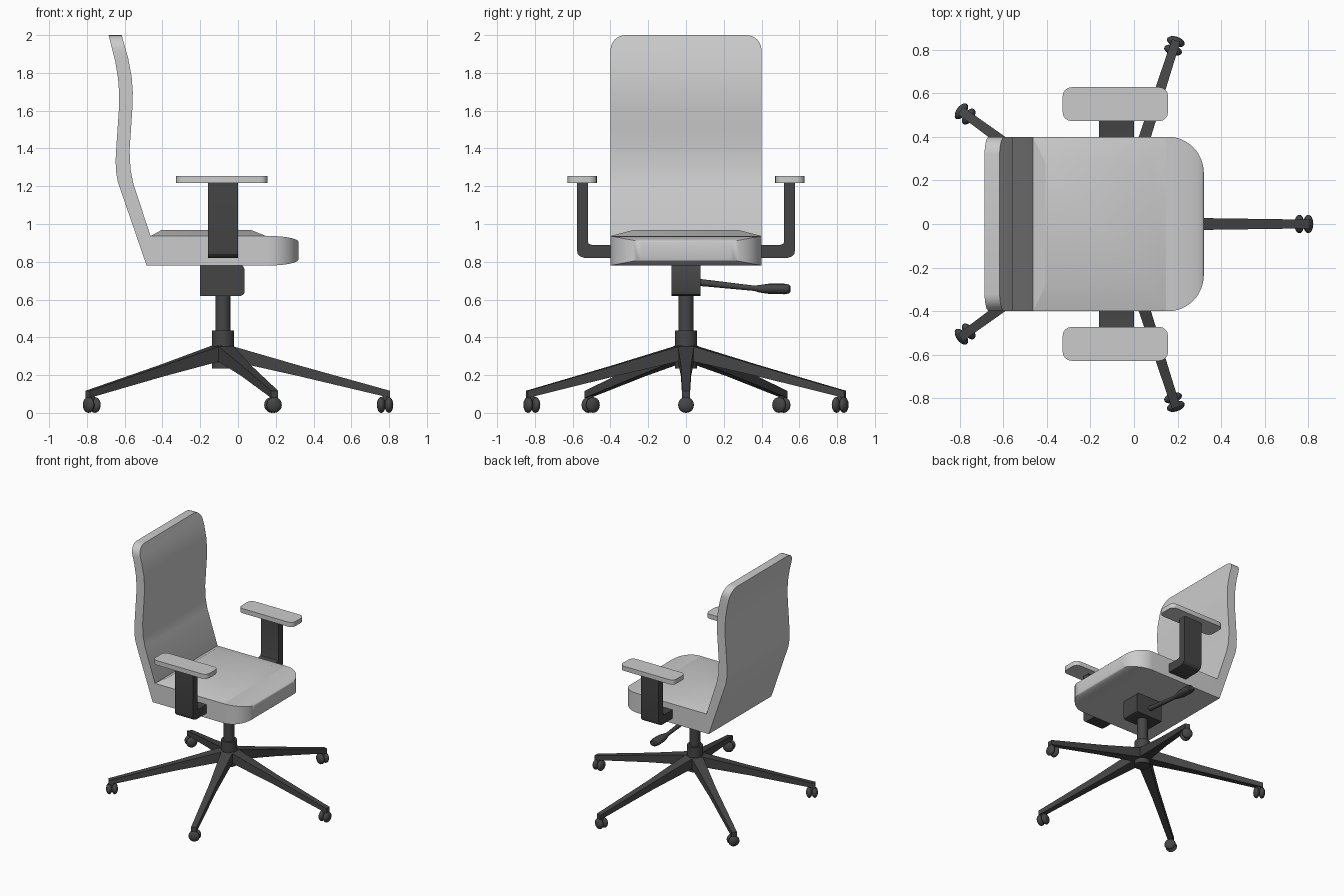
import bpy, bmesh
from math import sin, cos, pi
from mathutils import Vector, Matrix

if "Cube" in bpy.data.objects:
    bpy.data.objects.remove(bpy.data.objects["Cube"])

DARK = bpy.data.materials.new("dark_plastic")
DARK.diffuse_color = (0.06, 0.06, 0.06, 1)
DARK.use_nodes = True
DARK.node_tree.nodes["Principled BSDF"].inputs["Base Color"].default_value = DARK.diffuse_color
CX = -0.08  # column axis


def finish(name, bm, dark):
    bmesh.ops.recalc_face_normals(bm, faces=bm.faces)
    me = bpy.data.meshes.new(name)
    bm.to_mesh(me)
    bm.free()
    ob = bpy.data.objects.new(name, me)
    bpy.context.collection.objects.link(ob)
    if dark:
        me.materials.append(DARK)
    bpy.ops.object.select_all(action='DESELECT')
    ob.select_set(True)
    bpy.context.view_layer.objects.active = ob
    bpy.ops.object.shade_smooth_by_angle(angle=0.5)
    return ob


def loft_bm(rings):
    bm = bmesh.new()
    vs = [[bm.verts.new(p) for p in r] for r in rings]
    n = len(vs[0])
    for a, b in zip(vs, vs[1:]):
        for i in range(n):
            j = (i + 1) % n
            bm.faces.new((a[i], a[j], b[j], b[i]))
    bm.faces.new(vs[0])
    bm.faces.new(vs[-1][::-1])
    return bm


def loft(name, rings, dark=True):
    return finish(name, loft_bm(rings), dark)


def circle(r, z, n=24):
    return [(CX + r * cos(2 * pi * i / n), r * sin(2 * pi * i / n), z) for i in range(n)]


def rounded_rect(x0, x1, y0, y1, r, seg=4):
    pts = []
    for k, (cx, cy) in enumerate([(x1 - r, y1 - r), (x0 + r, y1 - r), (x0 + r, y0 + r), (x1 - r, y0 + r)]):
        for i in range(seg + 1):
            a = (k + i / seg) * pi / 2
            pts.append((cx + r * cos(a), cy + r * sin(a)))
    return pts


# Seat: rectangular sections along x with a rounded front
def section(x, w, zb, zt):
    return [(x, -w, zb), (x, w, zb), (x, w, zt), (x, -w, zt)]


rings = [section(-0.465, 0.4, 0.78, 0.937)]
for i in range(13):
    a = i / 12 * pi / 2
    d = 0.032 * (1 - cos(a))
    rings.append(section(0.155 + 0.165 * sin(a), 0.235 + 0.165 * cos(a), 0.78 + d, 0.937 - d))
loft("seat", rings, False)

# Raised cushion on the seat
loft("seat_cushion", [
    [(-0.463, -0.4, 0.936), (0.15, -0.4, 0.936), (0.15, 0.4, 0.936), (-0.463, 0.4, 0.936)],
    [(-0.405, -0.28, 0.968), (0.07, -0.28, 0.968), (0.07, 0.28, 0.968), (-0.405, 0.28, 0.968)]], False)

# Backrest: curved side profile, rounded upper corners
prof = [(-0.463, 0.78), (-0.463, 0.937), (-0.553, 1.21), (-0.569, 1.29), (-0.574, 1.39),
        (-0.566, 1.51), (-0.558, 1.63), (-0.557, 1.70), (-0.563, 1.78), (-0.582, 1.88), (-0.616, 2.0),
        (-0.685, 2.0), (-0.65, 1.86), (-0.635, 1.77), (-0.629, 1.69), (-0.631, 1.60),
        (-0.642, 1.44), (-0.648, 1.34), (-0.646, 1.28), (-0.637, 1.225), (-0.484, 0.78)]
bm = loft_bm([[(x, y, z) for x, z in prof] for y in (-0.4, 0.4)])
corners = [e for e in bm.edges if all(v.co.z > 1.99 for v in e.verts)
           and abs(e.verts[0].co.y - e.verts[1].co.y) < 0.01]
bmesh.ops.bevel(bm, geom=corners, offset=0.08, segments=6, profile=0.5, affect='EDGES')
finish("backrest", bm, False)

# Armrests: L bracket and pad on each side
bracket = [(0.39, 0.82), (0.535, 0.82), (0.56, 0.828), (0.573, 0.842), (0.578, 0.865), (0.578, 1.225),
           (0.52, 1.225), (0.52, 0.91), (0.515, 0.895), (0.50, 0.89), (0.39, 0.89)]
pad = rounded_rect(-0.327, 0.156, 0.472, 0.627, 0.04)
for s, side in ((1, "left"), (-1, "right")):
    loft(side + "_arm_bracket", [[(x, s * y, z) for y, z in bracket] for x in (-0.16, 0.0)])
    loft(side + "_arm_pad", [[(x, s * y, z) for x, y in pad] for z in (1.218, 1.255)], False)

# Tilt mechanism housing
house = [(-0.2, 0.785), (-0.2, 0.62), (0.015, 0.62), (0.029, 0.626), (0.035, 0.64),
         (0.035, 0.76), (0.029, 0.774), (0.015, 0.785)]
loft("tilt_housing", [[(x, y, z) for x, z in house] for y in (-0.077, 0.077)])

# Height lever: rod widening into a paddle
lever = []
for y, z, rx, rz in [(0.06, 0.692, 0.02, 0.019), (0.36, 0.66, 0.014, 0.014), (0.39, 0.657, 0.022, 0.02),
                     (0.44, 0.657, 0.036, 0.027), (0.52, 0.656, 0.038, 0.028),
                     (0.545, 0.656, 0.032, 0.024), (0.553, 0.656, 0.022, 0.016)]:
    lever.append([(-0.09 + rx * cos(t * pi / 8), y, z + rz * sin(t * pi / 8)) for t in range(16)])
loft("height_lever", lever)

# Gas column and hub
loft("gas_column", [circle(0.04, 0.42), circle(0.04, 0.63)])
loft("base_hub", [circle(0.058, 0.235), circle(0.058, 0.435)])

# Five tapered legs with twin-wheel casters
for k in range(5):
    rot = Matrix.Translation((CX, 0, 0)) @ Matrix.Rotation(k * 2 * pi / 5, 4, 'Z')

    def leg_ring(r, w, zb, zt):
        return [rot @ Vector(p) for p in section(r, w, zb, zt)]

    loft(f"base_leg_{k + 1}", [leg_ring(0.02, 0.045, 0.28, 0.362), leg_ring(0.4, 0.027, 0.195, 0.252),
                               leg_ring(0.885, 0.02, 0.08, 0.117)])
    bm = bmesh.new()
    for r in (0.838, 0.879):
        bmesh.ops.create_uvsphere(bm, u_segments=20, v_segments=12, radius=1,
                                  matrix=rot @ Matrix.Translation((r, 0, 0.042)) @ Matrix.Rotation(pi / 2, 4, 'Y')
                                  @ Matrix.Diagonal((0.042, 0.042, 0.023, 1)))
    bmesh.ops.create_cone(bm, cap_ends=True, segments=12, radius1=0.014, radius2=0.014, depth=0.05,
                          matrix=rot @ Matrix.Translation((0.858, 0, 0.065)))
    finish(f"caster_{k + 1}", bm, True)
